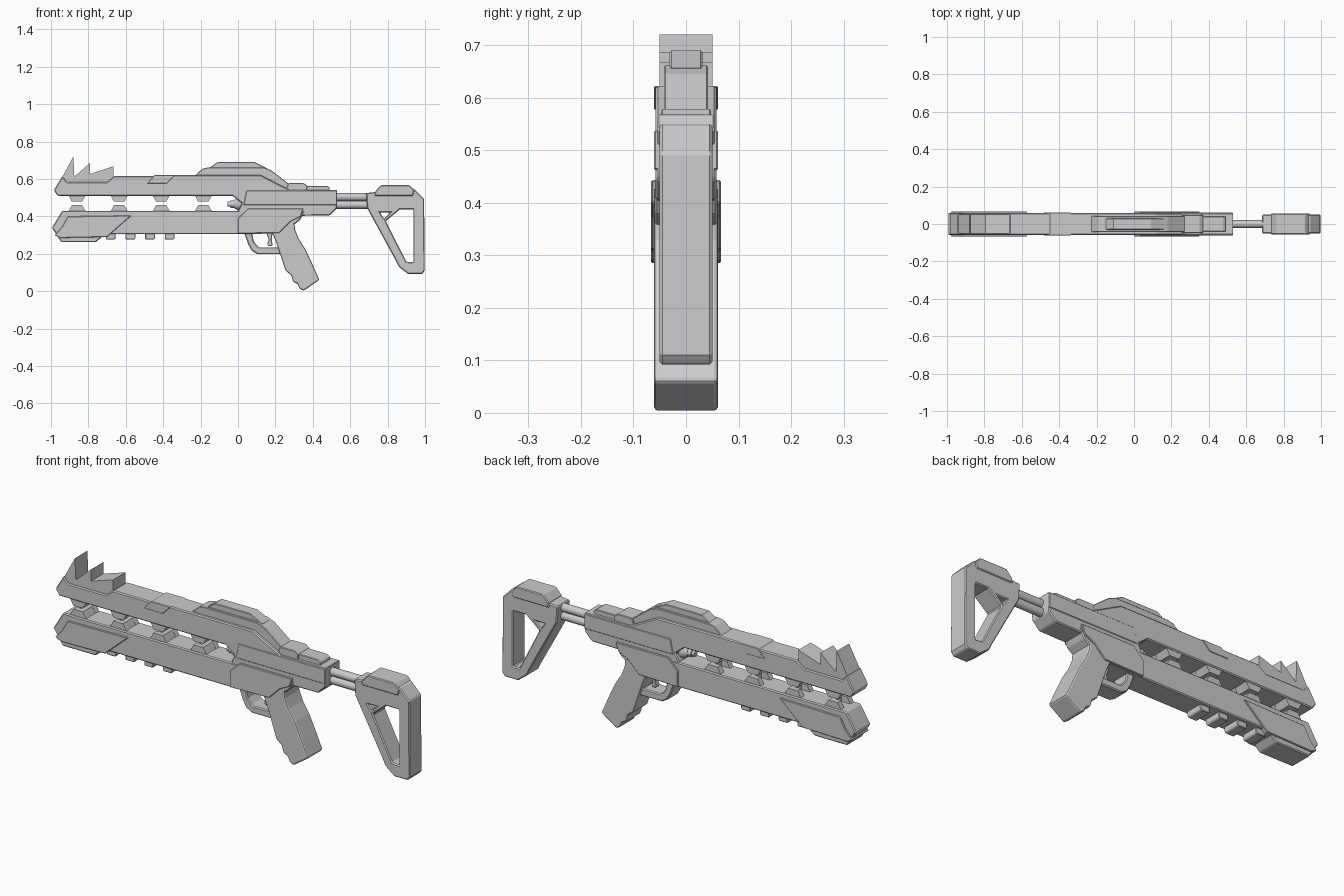
import bpy, bmesh, math
from mathutils import Matrix


def prism(name, outline, half, bevel=0.005, holes=(), y=0.0, segments=1):
    """Extrude an x/z outline (with optional holes) to y +/- half."""
    bm = bmesh.new()
    edges = []
    for loop in (outline, *holes):
        vs = [bm.verts.new((x, y - half, z)) for x, z in loop]
        if not holes:
            bm.faces.new(vs)
        else:
            edges += [bm.edges.new((vs[i - 1], vs[i])) for i in range(len(vs))]
    if holes:
        bmesh.ops.triangle_fill(bm, edges=edges, use_beauty=True)
    ext = bmesh.ops.extrude_face_region(bm, geom=bm.faces[:])
    moved = [v for v in ext["geom"] if isinstance(v, bmesh.types.BMVert)]
    bmesh.ops.translate(bm, verts=moved, vec=(0, 2 * half, 0))
    bmesh.ops.recalc_face_normals(bm, faces=bm.faces[:])
    me = bpy.data.meshes.new(name)
    bm.to_mesh(me)
    bm.free()
    ob = bpy.data.objects.new(name, me)
    bpy.context.collection.objects.link(ob)
    if bevel:
        mod = ob.modifiers.new("edge_bevel", "BEVEL")
        mod.width, mod.segments = bevel, segments
        mod.limit_method, mod.angle_limit = "ANGLE", math.radians(40)
    return ob


def rod(name, x0, x1, z, r0, r1=None, sides=20):
    """Round part running along x."""
    bm = bmesh.new()
    bmesh.ops.create_cone(bm, cap_ends=True, segments=sides, radius1=r0,
                          radius2=r0 if r1 is None else r1, depth=x1 - x0)
    bm.transform(Matrix.Translation(((x0 + x1) / 2, 0, z)) @ Matrix.Rotation(math.pi / 2, 4, "Y"))
    for f in bm.faces:
        f.smooth = len(f.verts) == 4
    for e in bm.edges:
        e.smooth = all(f.smooth for f in e.link_faces)
    me = bpy.data.meshes.new(name)
    bm.to_mesh(me)
    bm.free()
    ob = bpy.data.objects.new(name, me)
    bpy.context.collection.objects.link(ob)
    return ob


# Upper barrel shroud with receiver, notched at the front for the spikes
prism("upper_frame", [(-0.985, 0.54), (-0.94, 0.615), (-0.915, 0.585), (-0.70, 0.585),
                      (-0.66, 0.617), (-0.36, 0.617), (-0.34, 0.622), (0.12, 0.622), (0.28, 0.54),
                      (0.53, 0.54), (0.53, 0.445), (0.49, 0.405), (0.02, 0.40), (0.0, 0.43),
                      (0.02, 0.47), (-0.03, 0.51), (-0.965, 0.51)], 0.058)

# Saw-tooth front sight spikes
prism("sight_spikes", [(-0.94, 0.61), (-0.88, 0.72), (-0.875, 0.612), (-0.79, 0.687),
                       (-0.79, 0.628), (-0.665, 0.668), (-0.665, 0.61), (-0.70, 0.58),
                       (-0.91, 0.58)], 0.05, 0)

# Parallelogram clamp plate over the upper shroud
prism("clamp_plate", [(-0.485, 0.577), (-0.38, 0.577), (-0.335, 0.622), (-0.445, 0.622)], 0.061, 0.002)

# Receiver side plating
prism("receiver_plate", [(-0.05, 0.618), (0.045, 0.54), (0.53, 0.54), (0.53, 0.46), (0.03, 0.46),
                         (0.02, 0.49), (-0.03, 0.515), (-0.06, 0.56)], 0.055, 0.002)
prism("receiver_band", [(0.045, 0.538), (0.53, 0.538), (0.53, 0.462), (0.03, 0.462)], 0.061, 0.003)

# Stepped top cover and rear sight blocks
prism("top_cover", [(-0.235, 0.615), (-0.19, 0.655), (-0.16, 0.662), (0.14, 0.662),
                    (0.18, 0.645), (0.29, 0.56), (0.29, 0.535), (0.1, 0.56)], 0.042, 0.003)
prism("top_ridge", [(-0.16, 0.655), (-0.11, 0.69), (0.09, 0.69), (0.16, 0.655)], 0.031, 0.003)
prism("rear_block", [(0.25, 0.53), (0.27, 0.578), (0.35, 0.578), (0.37, 0.565),
                     (0.37, 0.53)], 0.048, 0.003)
prism("rear_block_low", [(0.33, 0.53), (0.35, 0.564), (0.475, 0.564), (0.49, 0.555),
                         (0.49, 0.53)], 0.04, 0.003)

# Lower barrel shroud
prism("lower_frame", [(-0.995, 0.34), (-0.94, 0.43), (0.36, 0.43), (0.33, 0.38), (0.24, 0.31),
                      (0.03, 0.305), (-0.71, 0.305), (-0.76, 0.262), (-0.945, 0.262)], 0.06)
prism("lower_nose_panel", [(-0.98, 0.30), (-0.94, 0.345), (-0.91, 0.40), (-0.57, 0.405),
                           (-0.70, 0.29), (-0.95, 0.285)], 0.067, 0.003)

# Underside rail teeth
for i in range(4):
    x = -0.68 + i * 0.105
    prism(f"rail_tooth_{i + 1}", [(x - 0.026, 0.312), (x - 0.026, 0.277), (x + 0.022, 0.277),
                                  (x + 0.026, 0.285), (x + 0.026, 0.312)], 0.045, 0.003)

# Facing pairs of U-shaped coil brackets in the barrel gap
for i in range(4):
    x = -0.86 + i * 0.225
    for label, z, s in (("lower", 0.427, 1), ("upper", 0.513, -1)):
        side = [(x - 0.046, z), (x + 0.046, z), (x + 0.026, z + s * 0.034), (x - 0.028, z + s * 0.034)]
        for n, y in (("front", -0.038), ("back", 0.038)):
            prism(f"{label}_bracket_{n}_{i + 1}", side, 0.014, 0, y=y)
        prism(f"{label}_bracket_web_{i + 1}", [(x + 0.004, z), (x + 0.044, z),
              (x + 0.026, z + s * 0.034), (x + 0.004, z + s * 0.034)], 0.026, 0)

# Emitter nozzle at the end of the gap
for i, (x0, x1, r0, r1) in enumerate([(-0.055, -0.03, 0.014, 0.014), (-0.04, -0.02, 0.02, 0.02),
                                      (-0.02, 0.005, 0.022, 0.037), (0.005, 0.04, 0.037, 0.037)]):
    rod(f"nozzle_{i + 1}", x0, x1, 0.466, r0, r1)

# Trigger housing panel, guard, trigger
prism("trigger_panel", [(0.0, 0.39), (0.055, 0.443), (0.35, 0.443), (0.335, 0.40), (0.28, 0.372),
                        (0.22, 0.312), (0.0, 0.308)], 0.067, 0.003)
prism("trigger_guard", [(0.03, 0.32), (0.055, 0.25), (0.075, 0.215), (0.105, 0.198), (0.25, 0.198),
                        (0.27, 0.32)], 0.045, 0.005,
      holes=[[(0.075, 0.309), (0.20, 0.309), (0.215, 0.235), (0.11, 0.235), (0.085, 0.265)]])
prism("trigger", [(0.15, 0.315), (0.185, 0.315), (0.18, 0.28), (0.185, 0.245), (0.165, 0.24),
                  (0.155, 0.25), (0.165, 0.275)], 0.014, 0.003)

# Pistol grip with finger grooves
prism("grip", [(0.17, 0.34), (0.30, 0.385), (0.305, 0.33), (0.325, 0.28), (0.36, 0.225), (0.40, 0.14),
               (0.435, 0.06), (0.35, 0.002), (0.33, 0.015), (0.318, 0.04), (0.295, 0.05),
               (0.285, 0.085), (0.255, 0.11), (0.245, 0.14), (0.225, 0.20), (0.205, 0.26)],
      0.061, 0.008, segments=2)

# Stock tubes
for n, z in (("top", 0.504), ("bottom", 0.462)):
    rod(f"stock_tube_{n}", 0.50, 0.72, z, 0.021)

# Skeleton stock with two openings, and its cheek pad
prism("stock", [(0.685, 0.525), (0.73, 0.53), (0.94, 0.55), (0.995, 0.495), (0.998, 0.11),
                (0.985, 0.092), (0.91, 0.092), (0.86, 0.13), (0.843, 0.165), (0.69, 0.445)], 0.05, 0.005,
      holes=[[(0.865, 0.437), (0.937, 0.437), (0.937, 0.155), (0.90, 0.158), (0.79, 0.375)],
             [(0.76, 0.42), (0.812, 0.42), (0.78, 0.388)]])
prism("cheek_pad", [(0.73, 0.51), (0.735, 0.535), (0.765, 0.568), (0.915, 0.568), (0.942, 0.54),
                    (0.935, 0.51)], 0.055, 0.004)
